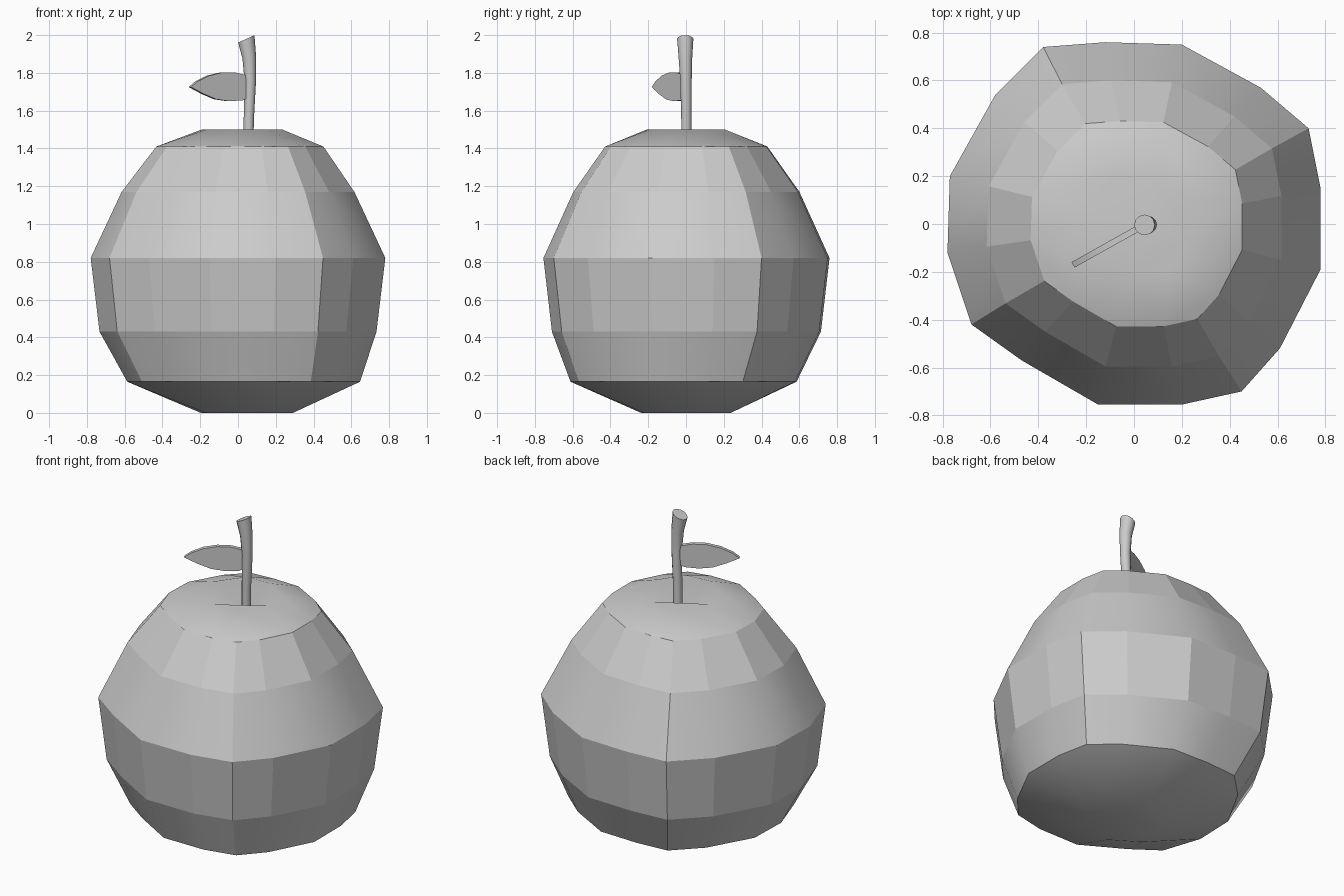
import bpy, bmesh, math
from mathutils import Vector

if "Cube" in bpy.data.objects:
    bpy.data.objects.remove(bpy.data.objects["Cube"])


def make_object(name, bm, smooth_angle=None):
    bmesh.ops.recalc_face_normals(bm, faces=bm.faces)
    mesh = bpy.data.meshes.new(name)
    bm.to_mesh(mesh)
    bm.free()
    ob = bpy.data.objects.new(name, mesh)
    bpy.context.collection.objects.link(ob)
    if smooth_angle:
        bpy.ops.object.select_all(action='DESELECT')
        ob.select_set(True)
        bpy.context.view_layer.objects.active = ob
        bpy.ops.object.shade_smooth_by_angle(angle=math.radians(smooth_angle))
    return ob


# Fruit body: rounded 4x4x4 box, slightly irregular outline, corners at 0, 4, 8, 12
OUTLINE = [(0.73, 0.40), (0.78, 0.15), (0.78, -0.19), (0.61, -0.52),
           (0.45, -0.70), (0.20, -0.755), (-0.15, -0.755), (-0.47, -0.57),
           (-0.68, -0.42), (-0.78, -0.12), (-0.77, 0.20), (-0.58, 0.54),
           (-0.38, 0.74), (-0.12, 0.76), (0.20, 0.75), (0.53, 0.57)]
# height, scale, x shift, y shift
LEVELS = [(0.165, 0.79, 0.03, -0.015), (0.43, 0.94, 0, 0), (0.82, 1, 0, 0),
          (1.17, 0.79, 0, 0), (1.41, 0.567, 0.01, 0)]

bm = bmesh.new()


def ring(z, s, dx, dy, step=1):
    return [bm.verts.new((x * s + dx, y * s + dy, z)) for x, y in OUTLINE[::step]]


def cap(outer, inner, centre):
    c = bm.verts.new(centre)
    for k in range(4):
        o = [outer[(4 * k + j) % 16] for j in range(-1, 5)]
        a, m, b = inner[2 * k], inner[2 * k + 1], inner[(2 * k + 2) % 8]
        for f in ((o[0], o[1], o[2], a), (o[2], o[3], m, a),
                  (o[3], o[4], b, m), (inner[2 * k - 1], a, m, c)):
            bm.faces.new(f).smooth = True


rings = [ring(*lv) for lv in LEVELS]
for row, (lo, hi) in enumerate(zip(rings, rings[1:])):
    for i in range(16):
        j = (i + 1) % 16
        bm.faces.new((lo[i], lo[j], hi[j], hi[i])).smooth = row in (0, 2)
cap(rings[-1], ring(1.50, 0.275, 0.02, 0, 2), (0.055, 0, 1.38))
cap(rings[0], ring(0.0, 0.315, 0.045, 0, 2), (0.04, 0, 0.05))
# hard creases between bands and at the four upright corners
for r in rings:
    for i in range(16):
        bm.edges.get((r[i], r[(i + 1) % 16])).smooth = False
for lo, hi in zip(rings, rings[1:]):
    for i in (0, 4, 8, 12):
        bm.edges.get((lo[i], hi[i])).smooth = False
make_object("fruit_body", bm)

# Stem: bent tapering tube with a slanted top (x, y, z, radius, slant)
bm = bmesh.new()
N = 12
prev = None
for x, y, z, r, slant in [(0.055, 0.003, 1.36, 0.026, 0), (0.057, 0.002, 1.55, 0.027, 0),
                          (0.065, 0, 1.75, 0.030, 0), (0.060, -0.003, 1.88, 0.036, 0.15),
                          (0.044, -0.004, 1.98, 0.043, 0.45)]:
    cur = []
    for i in range(N):
        a = math.tau * i / N
        cur.append(bm.verts.new((x + r * math.cos(a), y + r * math.sin(a),
                                 z + slant * r * math.cos(a))))
    if prev:
        for i in range(N):
            j = (i + 1) % N
            bm.faces.new((prev[i], prev[j], cur[j], cur[i]))
    else:
        bm.faces.new(cur[::-1])
    prev = cur
bm.faces.new(prev)
make_object("stem", bm, 40)

# Leaf: upright flat blade running out from the stem (x, z outline)
LEAF = [(0.05, 1.67), (0.02, 1.655), (-0.05, 1.65), (-0.12, 1.66), (-0.19, 1.69),
        (-0.255, 1.725), (-0.22, 1.755), (-0.16, 1.785), (-0.09, 1.802),
        (-0.02, 1.802), (0.05, 1.785)]
bm = bmesh.new()
side = Vector((0.5, -0.866, 0)) * 0.013
verts = [bm.verts.new(Vector((x, (x - 0.05) * 0.56, z)) - side) for x, z in LEAF]
face = bm.faces.new(verts)
out = bmesh.ops.extrude_face_region(bm, geom=[face], use_keep_orig=True)
bmesh.ops.translate(bm, vec=side * 2,
                    verts=[g for g in out["geom"] if isinstance(g, bmesh.types.BMVert)])
make_object("leaf", bm, 30)
